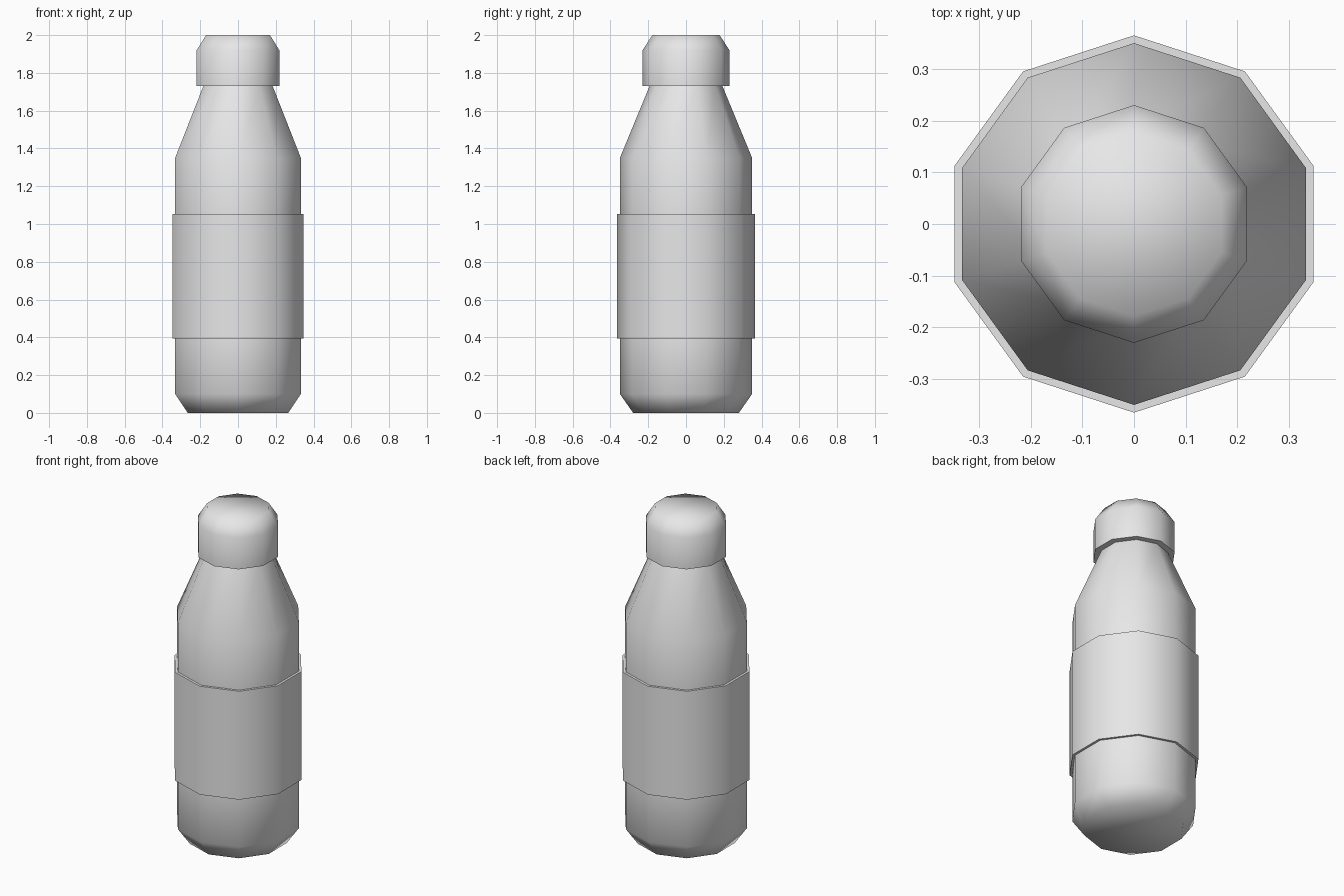
import bpy, math

cube = bpy.data.objects.get("Cube")
if cube:
    bpy.data.objects.remove(cube, do_unlink=True)

SIDES = 10

grey = bpy.data.materials.new("plain grey")
grey.use_nodes = True
COLOUR = (0.8, 0.8, 0.8, 1.0)
grey.diffuse_color = COLOUR
grey.node_tree.nodes["Principled BSDF"].inputs["Base Color"].default_value = COLOUR


def lathe(name, profile, close_bottom=False, close_top=False):
    """Turn a (radius, height) profile, listed bottom to top, into a ten-sided shell."""
    verts, faces = [], []
    for radius, z in profile:
        for k in range(SIDES):
            a = math.pi / 2 + math.tau * k / SIDES
            verts.append((radius * math.cos(a), radius * math.sin(a), z))
    for r in range(len(profile) - 1):
        for k in range(SIDES):
            a, b = r * SIDES + k, r * SIDES + (k + 1) % SIDES
            faces.append((a, b, b + SIDES, a + SIDES))
    if close_bottom:
        faces.append(tuple(reversed(range(SIDES))))
    if close_top:
        faces.append(tuple(range(len(verts) - SIDES, len(verts))))
    mesh = bpy.data.meshes.new(name)
    mesh.from_pydata(verts, [], faces)
    mesh.materials.append(grey)
    obj = bpy.data.objects.new(name, mesh)
    bpy.context.collection.objects.link(obj)
    bpy.ops.object.select_all(action='DESELECT')
    obj.select_set(True)
    bpy.context.view_layer.objects.active = obj
    bpy.ops.object.shade_smooth_by_angle(angle=math.radians(65))
    return obj


BODY, SLEEVE, NECK, CAP = 0.35, 0.365, 0.193, 0.23
LOW, HIGH, CAP_Z = 0.395, 1.053, 1.73

# Base with a bevelled foot
lathe("bottle_base", [(0.28, 0), (BODY, 0.1), (BODY, LOW)], close_bottom=True)
# Raised label sleeve with its two narrow ledges
lathe("label_sleeve", [(BODY, LOW), (SLEEVE, LOW), (SLEEVE, HIGH), (BODY, HIGH)])
# Upper body tapering to the neck
lathe("bottle_shoulder", [(BODY, HIGH), (BODY, 1.35), (NECK, CAP_Z)])
# Cap with an underside ledge and a bevelled top
lathe("cap", [(NECK, CAP_Z), (CAP, CAP_Z), (CAP, 1.92), (0.178, 2)], close_top=True)
